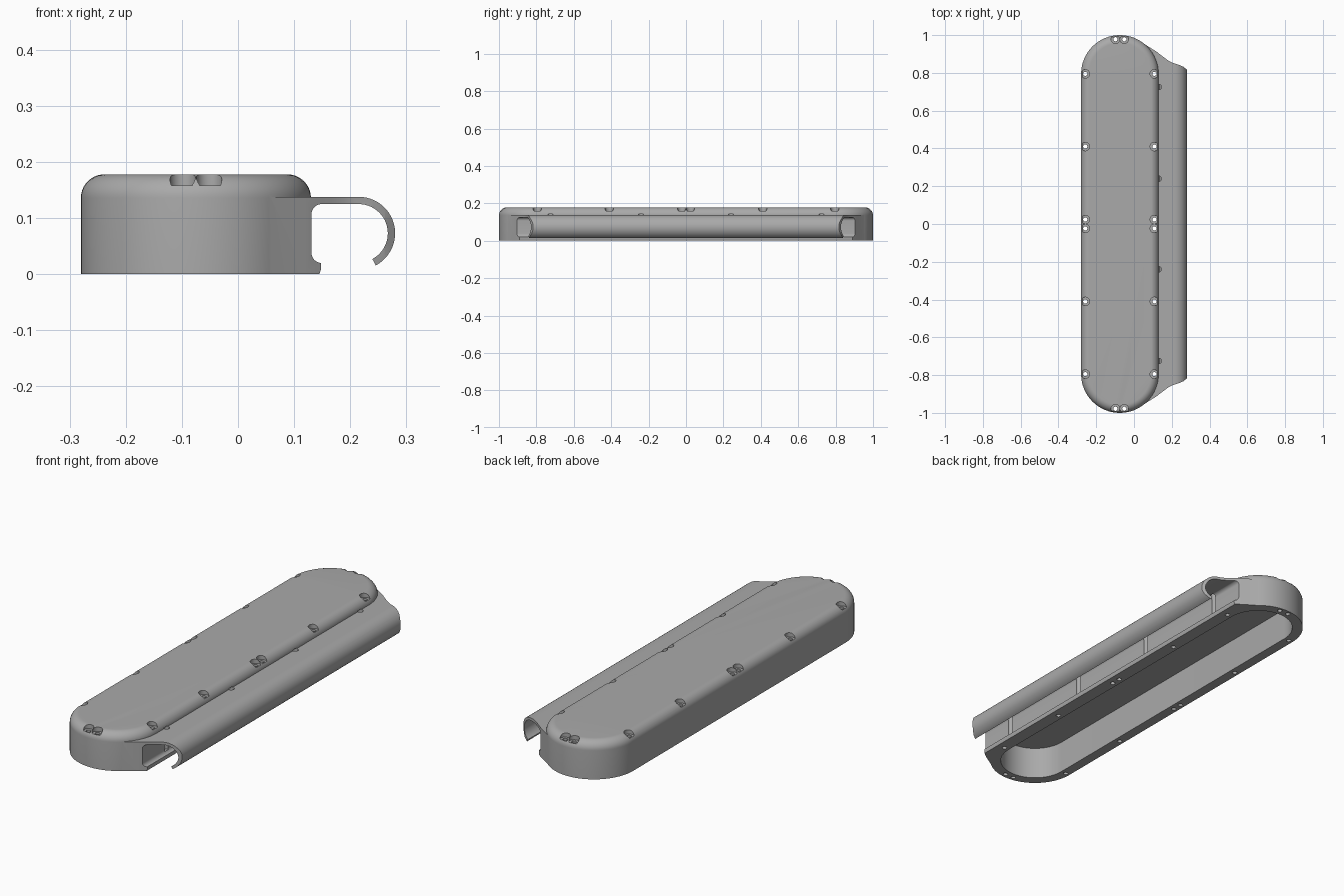
import bpy, bmesh
from math import sin, cos, pi, radians

cube = bpy.data.objects.get("Cube")
if cube:
    bpy.data.objects.remove(cube)

CX, R, HALF = -0.075, 0.205, 0.795      # body centre, end radius, half straight length
TOP, FILLET = 0.178, 0.042

grey = bpy.data.materials.new("plain_grey")
grey.use_nodes = True
grey.diffuse_color = (0.4, 0.4, 0.4, 1)
grey.node_tree.nodes["Principled BSDF"].inputs["Base Color"].default_value = (0.4, 0.4, 0.4, 1)


def finish(name, bm):
    bmesh.ops.recalc_face_normals(bm, faces=bm.faces)
    mesh = bpy.data.meshes.new(name)
    bm.to_mesh(mesh)
    bm.free()
    mesh.materials.append(grey)
    obj = bpy.data.objects.new(name, mesh)
    bpy.context.collection.objects.link(obj)
    return obj


def loft(bm, rings):
    """Closed solid through matching rings of points."""
    rings = [[bm.verts.new(p) for p in ring] for ring in rings]
    n = len(rings[0])
    for a, b in zip(rings, rings[1:]):
        for i in range(n):
            j = (i + 1) % n
            bm.faces.new((a[i], a[j], b[j], b[i]))
    bm.faces.new(rings[0])
    bm.faces.new(rings[-1])


def stadium(inset, z, steps=32):
    r = R - inset
    pts = []
    for side in (0, 1):
        for i in range(steps + 1):
            a = pi * side + pi * i / steps
            pts.append((CX + r * cos(a), (HALF, -HALF)[side] + r * sin(a), z))
    return pts


def circle(x, y, r, z, n=24):
    return [(x + r * cos(2 * pi * i / n), y + r * sin(2 * pi * i / n), z) for i in range(n)]


def cylinders(name, spots, r, z0, z1):
    bm = bmesh.new()
    for x, y in spots:
        loft(bm, [circle(x, y, r, z0), circle(x, y, r, z1)])
    return finish(name, bm)


def arc(x, z, r, start, end, n):
    angles = [radians(start + (end - start) * i / n) for i in range(n + 1)]
    return [(x + r * cos(a), z + r * sin(a)) for a in angles]


def combine(obj, other, operation):
    mod = obj.modifiers.new(operation, 'BOOLEAN')
    mod.operation, mod.solver, mod.object = operation, 'EXACT', other
    bpy.context.view_layer.objects.active = obj
    bpy.ops.object.modifier_apply(modifier=mod.name)
    bpy.data.objects.remove(other)


# Main body: rounded bar with a filleted top edge
bm = bmesh.new()
rings = [stadium(0, 0)]
for i in range(11):
    a = pi / 2 * i / 10
    rings.append(stadium(FILLET * (1 - cos(a)), TOP - FILLET * (1 - sin(a))))
loft(bm, rings)
body = finish("housing", bm)

# Side hook: cross-section run along the length
section = [(0.0, 0.0), (0.145, 0.0), (0.148, 0.009), (0.148, 0.02)]
section += arc(0.149, 0.038, 0.018, 260, 180, 8)
section += arc(0.149, 0.107, 0.018, 180, 90, 8)
section += arc(0.215, 0.073, 0.052, 90, -62, 24)
section += arc(0.215, 0.073, 0.065, -62, 90, 24)
section += [(0.0, 0.138)]
bm = bmesh.new()
loft(bm, [[(x, y, z) for x, z in section] for y in (-1, 1)])
hook = finish("side_hook", bm)

# Trim the hook ends to a flowing outline tangent to the body
half = [(-0.05, 0.9), (0.035, 0.965), (0.12, 0.912), (0.143, 0.894), (0.164, 0.878),
        (0.185, 0.863), (0.205, 0.853), (0.24, 0.842), (0.262, 0.832), (0.285, 0.813)]
outline = half + [(x, -y) for x, y in reversed(half)]
bm = bmesh.new()
loft(bm, [[(x, y, z) for x, y in outline] for z in (-0.1, 0.3)])
combine(hook, finish("hook_trim", bm), 'INTERSECT')
combine(body, hook, 'UNION')

# Open cavity underneath
bm = bmesh.new()
loft(bm, [stadium(0.048, -0.1), stadium(0.048, 0.155)])
combine(body, finish("cavity", bm), 'DIFFERENCE')

# Screw holes with counterbores around the rim
spots = [(CX + sx * 0.183, sy * y) for sx in (-1, 1) for sy in (-1, 1) for y in (0.795, 0.41, 0.0235)]
spots += [(CX + sx * 0.0235, sy * 0.978) for sx in (-1, 1) for sy in (-1, 1)]
combine(body, cylinders("counterbores", spots, 0.0228, 0.158, 0.3), 'DIFFERENCE')
combine(body, cylinders("screw_shafts", spots, 0.011, -0.1, 0.3), 'DIFFERENCE')

# Small slots where the hook plate meets the body
slots = [(0.132, sy * y) for sy in (-1, 1) for y in (0.24, 0.725)]
combine(body, cylinders("plate_slots", slots, 0.014, 0.03, 0.142), 'DIFFERENCE')

bpy.ops.object.select_all(action='DESELECT')
body.select_set(True)
bpy.context.view_layer.objects.active = body
bpy.ops.object.shade_smooth_by_angle(angle=radians(30))
